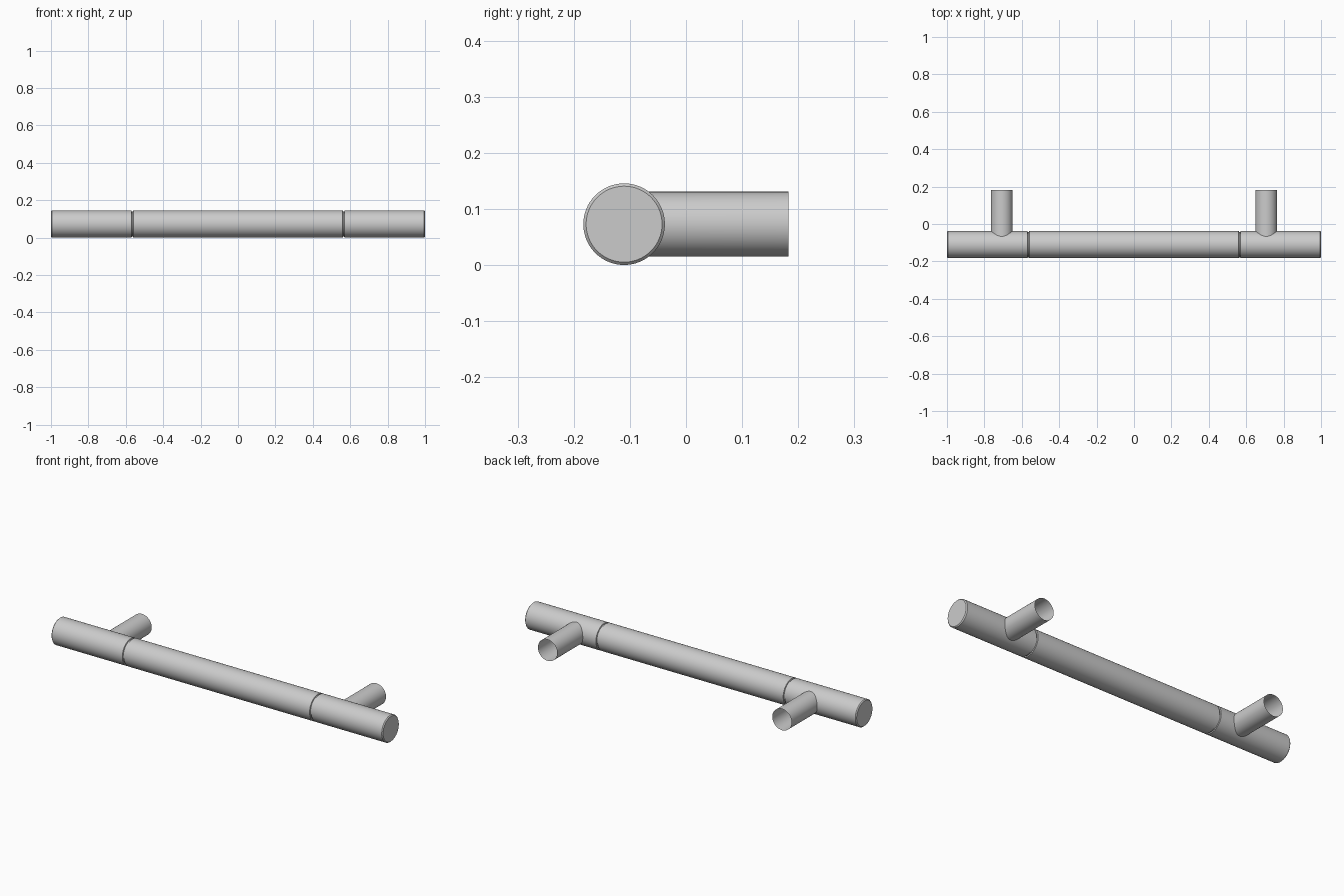
import bpy, bmesh, math
from mathutils import Matrix, Vector

cube = bpy.data.objects.get("Cube")
if cube:
    bpy.data.objects.remove(cube, do_unlink=True)

BAR_R, BAR_Y = 0.0727, -0.1103
POST_R, POST_X, POST_END = 0.058, 0.707, 0.183
SEGMENTS = 64

steel = bpy.data.materials.new("brushed_steel")
steel.use_nodes = True
color = (0.6, 0.6, 0.6, 1)
steel.diffuse_color = color
steel.node_tree.nodes["Principled BSDF"].inputs["Base Color"].default_value = color


def finish(name, bm):
    """Turn a bmesh into a smooth-shaded object with sharp edges kept."""
    mesh = bpy.data.meshes.new(name)
    bm.to_mesh(mesh)
    bm.free()
    mesh.materials.append(steel)
    obj = bpy.data.objects.new(name, mesh)
    bpy.context.collection.objects.link(obj)
    bpy.ops.object.select_all(action='DESELECT')
    obj.select_set(True)
    bpy.context.view_layer.objects.active = obj
    bpy.ops.object.shade_smooth_by_angle(angle=math.radians(30))
    return obj


def make_bar():
    """Lathe the grip bar around x, with two grooves and chamfered ends."""
    half = [(0.56, BAR_R), (0.562, BAR_R - 0.005), (0.568, BAR_R - 0.005),
            (0.57, BAR_R), (0.995, BAR_R), (1, BAR_R - 0.005), (1, 0)]
    profile = [(-x, r) for x, r in reversed(half)] + half
    bm = bmesh.new()
    verts = [bm.verts.new((x, 0, r)) for x, r in profile]
    edges = [bm.edges.new(pair) for pair in zip(verts, verts[1:])]
    bmesh.ops.spin(bm, geom=verts + edges, cent=(0, 0, 0), axis=(1, 0, 0),
                   angle=math.tau, steps=SEGMENTS, use_duplicate=False)
    bmesh.ops.remove_doubles(bm, verts=bm.verts, dist=0.00001)
    bmesh.ops.recalc_face_normals(bm, faces=bm.faces)
    bmesh.ops.translate(bm, verts=bm.verts, vec=(0, BAR_Y, BAR_R))
    return finish("grip_bar", bm)


def make_post(name, x):
    """Open tube whose front rim follows the round back of the bar."""
    bm = bmesh.new()
    bmesh.ops.create_cone(bm, cap_ends=False, segments=SEGMENTS,
                          radius1=POST_R, radius2=POST_R, depth=1,
                          matrix=Matrix.Rotation(math.radians(-90), 4, 'X'))
    bmesh.ops.recalc_face_normals(bm, faces=bm.faces)
    for v in bm.verts:
        saddle = BAR_Y + math.sqrt(BAR_R ** 2 - v.co.z ** 2) - 0.002
        v.co.y = POST_END if v.co.y > 0 else saddle
        v.co += Vector((x, 0, BAR_R))
    return finish(name, bm)


make_bar()
for side, sign in (("left", 1), ("right", -1)):
    make_post(side + "_mounting_post", sign * POST_X)
